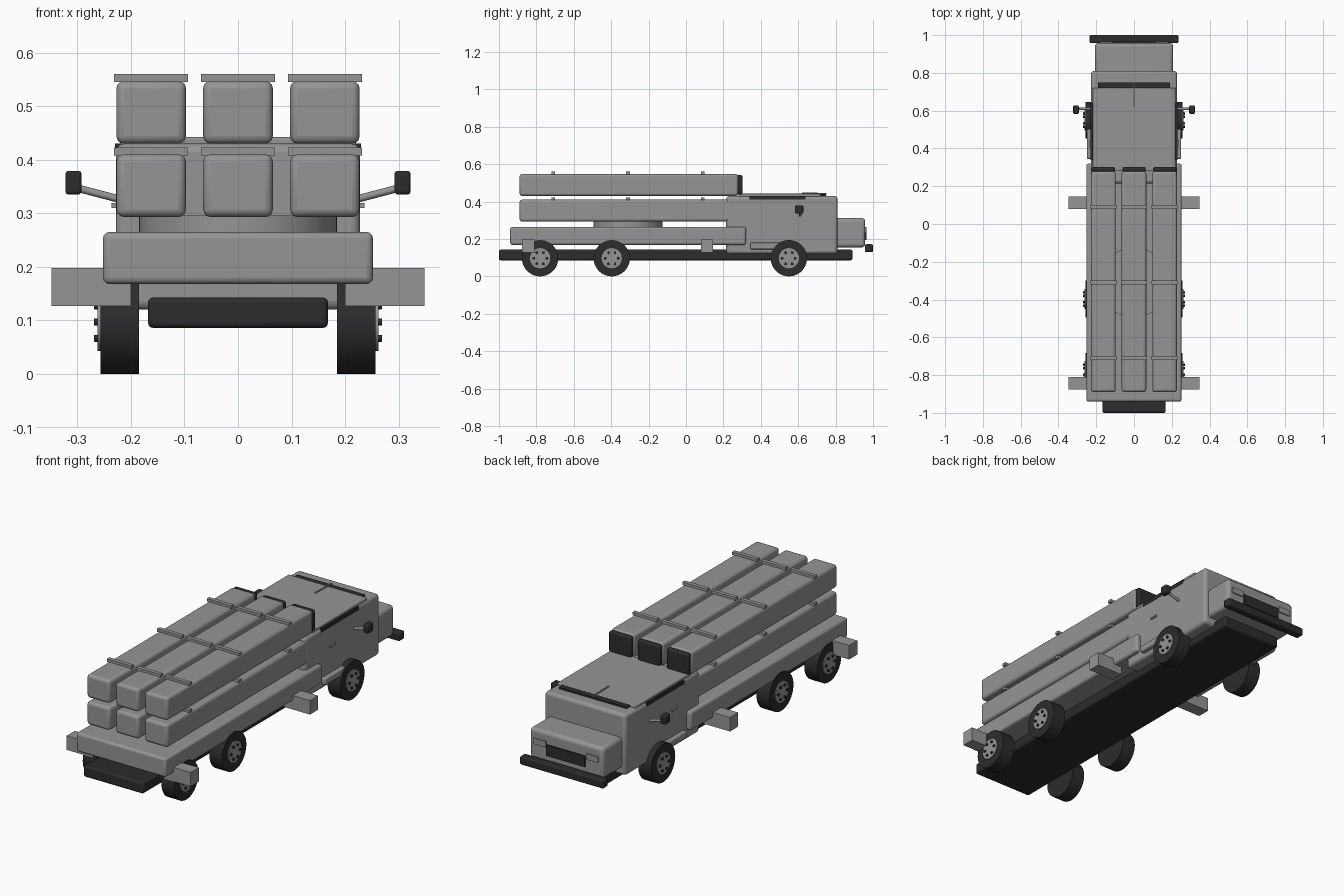
import bpy, math
from mathutils import Vector

if "Cube" in bpy.data.objects:
    bpy.data.objects.remove(bpy.data.objects["Cube"])


def material(name, value):
    m = bpy.data.materials.new(name)
    m.diffuse_color = (value, value, value, 1)
    m.use_nodes = True
    m.node_tree.nodes["Principled BSDF"].inputs["Base Color"].default_value = m.diffuse_color
    return m


GREY = material("body grey", 0.30)
BLACK = material("rubber black", 0.025)


def finish(ob, name, mat, bevel=0.0, segments=3):
    ob.name = name
    ob.data.materials.append(mat)
    if bevel:
        mod = ob.modifiers.new("rounded edges", 'BEVEL')
        mod.width, mod.segments = bevel, segments
        mod.limit_method = 'ANGLE'
    bpy.ops.object.shade_smooth_by_angle(angle=math.radians(35))
    return ob


def box(name, x, y, z, mat=GREY, bevel=0.0):
    """Box from (min, max) pairs."""
    bpy.ops.mesh.primitive_cube_add(size=1)
    ob = bpy.context.object
    mid = Vector([(a + b) / 2 for a, b in (x, y, z)])
    size = [b - a for a, b in (x, y, z)]
    for v in ob.data.vertices:
        v.co = Vector([c * s for c, s in zip(v.co, size)])
    ob.location = mid
    return finish(ob, name, mat, bevel)


def rod(name, a, b, radius, mat=GREY, sides=32, bevel=0.0):
    """Cylinder between two points."""
    a, b = Vector(a), Vector(b)
    bpy.ops.mesh.primitive_cylinder_add(vertices=sides, radius=radius, depth=(b - a).length)
    ob = bpy.context.object
    ob.location = (a + b) / 2
    ob.rotation_euler = (b - a).to_track_quat('Z', 'Y').to_euler()
    return finish(ob, name, mat, bevel)


def span(side, a, b):
    """Mirrored x range."""
    return tuple(sorted((side * a, side * b)))


# chassis, bed and turntable
box("chassis", (-0.168, 0.168), (-1.0, 0.89), (0.086, 0.143), BLACK, 0.01)
box("bed", (-0.252, 0.252), (-0.94, 0.32), (0.168, 0.265), GREY, 0.012)
rod("turntable", (0, -0.31, 0.26), (0, -0.31, 0.296), 0.185, GREY, 48)

# cab, roof, windows and hood
box("cab", (-0.228, 0.228), (0.215, 0.81), (0.12, 0.43), GREY, 0.016)
box("roof", (-0.22, 0.22), (0.28, 0.72), (0.425, 0.442), GREY, 0.004)
box("windscreen", (-0.19, 0.19), (0.715, 0.748), (0.42, 0.438), BLACK)
box("hood", (-0.207, 0.207), (0.79, 0.958), (0.155, 0.312), GREY, 0.018)
box("grille", (-0.108, 0.108), (0.95, 0.966), (0.195, 0.25), BLACK)
box("front_bumper", (-0.235, 0.235), (0.957, 1.0), (0.13, 0.172), BLACK, 0.008)
rod("roof_aerial", (0, 0.62, 0.445), (0, 0.75, 0.442), 0.004, GREY, 10)

# launch tubes in two rows, with straps and end caps
for x in (-0.162, 0, 0.162):
    for row, z, end in (("lower", 0.293, 0.26), ("upper", 0.43, 0.28)):
        box(row + "_tube", (x - 0.065, x + 0.065), (-0.89, end), (z, z + 0.117), GREY, 0.014)
        for y in (-0.71, -0.31, 0.09):
            box(row + "_strap", (x - 0.069, x + 0.069), (y - 0.01, y + 0.01),
                (z + 0.115, z + 0.13), GREY)
    box("tube_cap", (x - 0.062, x + 0.062), (0.275, 0.302), (0.435, 0.543), BLACK, 0.01)

# parts on both sides
for s in (-1, 1):
    box("side_window", span(s, 0.2, 0.2295), (0.34, 0.64), (0.411, 0.43), BLACK)
    box("headlight", span(s, 0.113, 0.18), (0.95, 0.964), (0.235, 0.265), GREY)
    box("door_handle", span(s, 0.22, 0.236), (0.405, 0.445), (0.31, 0.319), GREY)
    box("cab_step", span(s, 0.2, 0.25), (0.345, 0.58), (0.145, 0.18), GREY, 0.006)
    rod("mirror_arm", (s * 0.22, 0.61, 0.326), (s * 0.3, 0.61, 0.347), 0.007, GREY, 12)
    box("mirror", span(s, 0.292, 0.322), (0.583, 0.627), (0.335, 0.379), BLACK, 0.006)
    for y in (-0.843, 0.112):
        box("outrigger", span(s, 0.2, 0.348), (y - 0.033, y + 0.033), (0.127, 0.198), GREY)
    for y in (-0.78, -0.397, 0.55):
        z = 0.097
        rod("tyre", (s * 0.185, y, z), (s * 0.257, y, z), 0.097, BLACK, 40)
        rod("hub", (s * 0.25, y, z), (s * 0.262, y, z), 0.054, GREY, 32)
        for k in range(6):
            a = k * math.pi / 3
            ny, nz = y + 0.035 * math.cos(a), z + 0.035 * math.sin(a)
            rod("wheel_nut", (s * 0.258, ny, nz), (s * 0.269, ny, nz), 0.007, BLACK, 10, 0.002)
